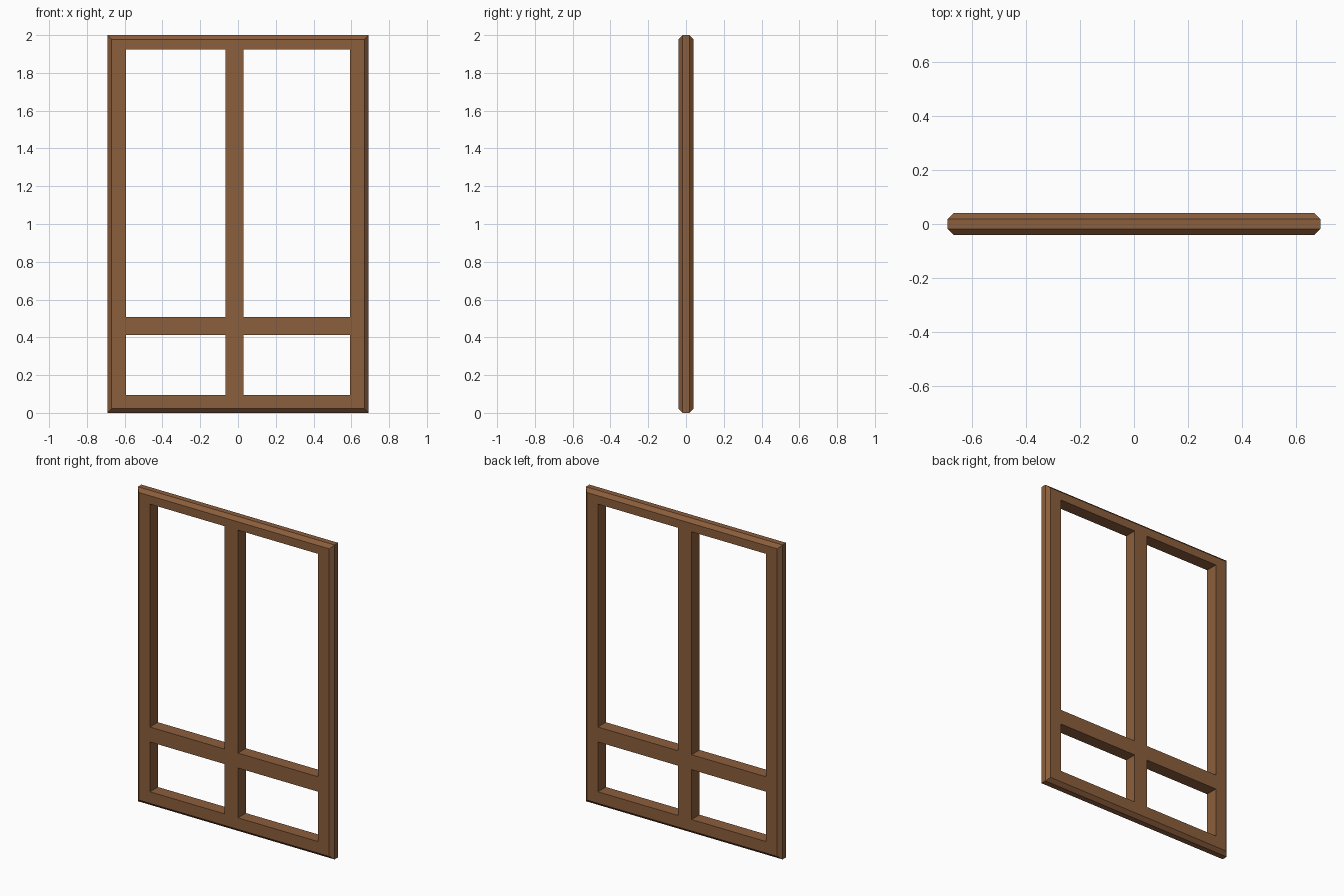
import bpy, bmesh

if "Cube" in bpy.data.objects:
    bpy.data.objects.remove(bpy.data.objects["Cube"])

# Grid lines of the frame seen from the front (outer edges and pane edges)
XS = [-0.692, -0.592, -0.067, 0.028, 0.592, 0.692]
ZS = [0.0, 0.095, 0.412, 0.507, 1.925, 2.0]
HALF_DEPTH = 0.04
CHAMFER = 0.022

wood = bpy.data.materials.new("brown_wood")
wood.diffuse_color = (0.258, 0.112, 0.045, 1)
wood.use_nodes = True
wood.node_tree.nodes["Principled BSDF"].inputs["Base Color"].default_value = wood.diffuse_color

bm = bmesh.new()

# Front face: every grid cell except the four panes
verts = [[bm.verts.new((x, -HALF_DEPTH, z)) for z in ZS] for x in XS]
for i in range(5):
    for j in range(5):
        if i in (1, 3) and j in (1, 3):
            continue
        bm.faces.new((verts[i][j], verts[i + 1][j], verts[i + 1][j + 1], verts[i][j + 1]))

# Thickness: extruded back, keeping the front faces
ext = bmesh.ops.extrude_face_region(bm, geom=bm.faces[:], use_keep_orig=True)
moved = [g for g in ext["geom"] if isinstance(g, bmesh.types.BMVert)]
bmesh.ops.translate(bm, verts=moved, vec=(0, 2 * HALF_DEPTH, 0))
bmesh.ops.recalc_face_normals(bm, faces=bm.faces[:])


# Chamfer around the outer front and back rims
def on_rim(edge):
    a, b = (v.co for v in edge.verts)
    if abs(a.y - b.y) > 1e-4:
        return False
    return any(abs(a[k] - lim) < 1e-4 and abs(b[k] - lim) < 1e-4
               for k, lim in ((0, XS[0]), (0, XS[-1]), (2, ZS[0]), (2, ZS[-1])))


bmesh.ops.bevel(bm, geom=[e for e in bm.edges if on_rim(e)], offset=CHAMFER,
                offset_type='OFFSET', segments=1, profile=0.5, affect='EDGES')
bmesh.ops.recalc_face_normals(bm, faces=bm.faces[:])

mesh = bpy.data.meshes.new("window_frame")
bm.to_mesh(mesh)
bm.free()
mesh.materials.append(wood)
frame = bpy.data.objects.new("window_frame", mesh)
bpy.context.collection.objects.link(frame)
